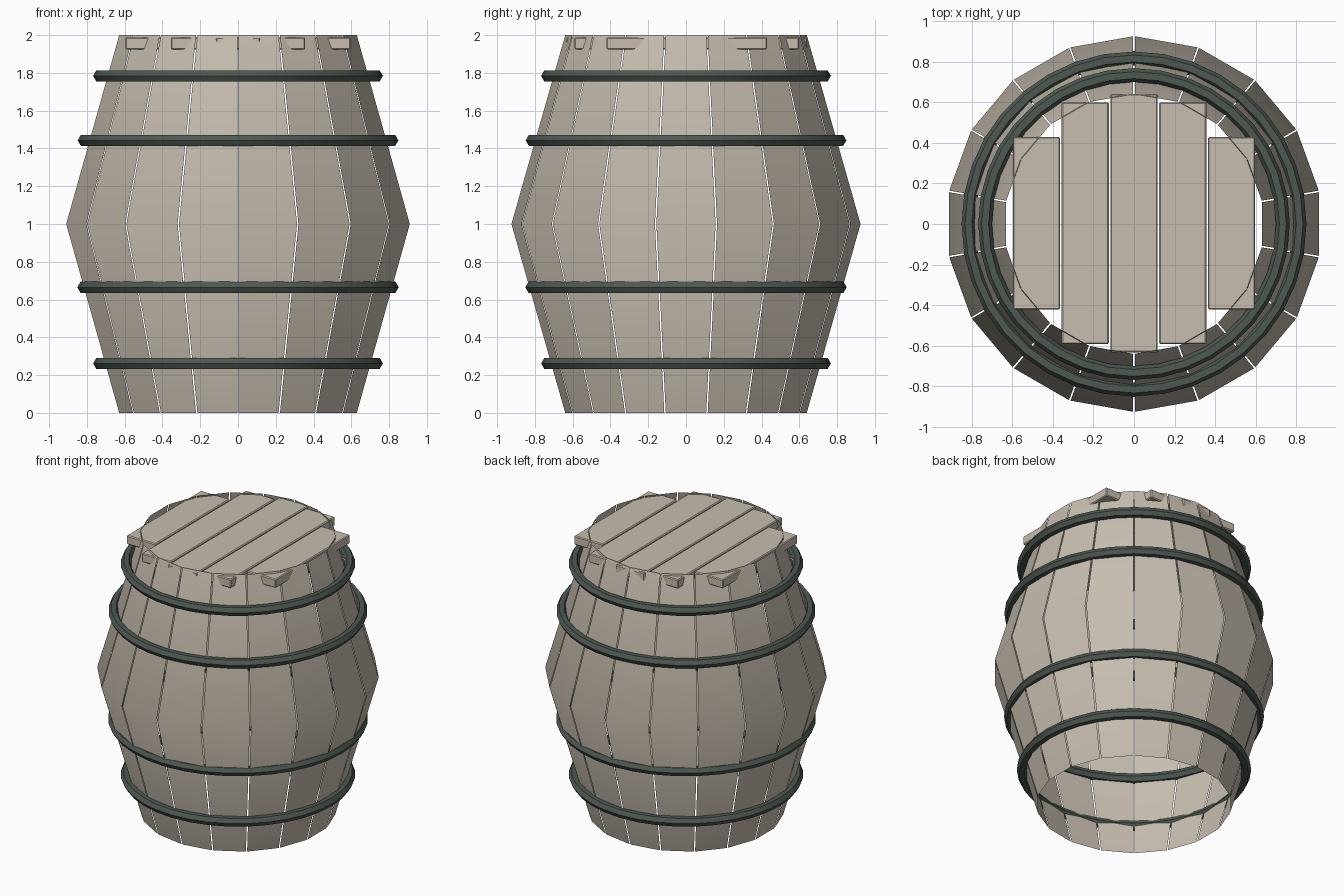
import bpy
import bmesh
from math import pi, sin, cos, radians

cube = bpy.data.objects.get("Cube")
if cube:
    bpy.data.objects.remove(cube, do_unlink=True)


def make_material(name, rgb):
    mat = bpy.data.materials.new(name)
    mat.use_nodes = True
    color = (*rgb, 1)
    mat.diffuse_color = color
    bsdf = next(n for n in mat.node_tree.nodes if n.type == 'BSDF_PRINCIPLED')
    bsdf.inputs["Base Color"].default_value = color
    bsdf.inputs["Roughness"].default_value = 0.8
    return mat


wood = make_material("pale wood", (0.57, 0.51, 0.43))
iron = make_material("dark green iron", (0.075, 0.1, 0.083))


def add_object(name, bm, mat, smooth_angle=None):
    mesh = bpy.data.meshes.new(name)
    bm.to_mesh(mesh)
    bm.free()
    mesh.materials.append(mat)
    obj = bpy.data.objects.new(name, mesh)
    bpy.context.collection.objects.link(obj)
    if smooth_angle:
        bpy.ops.object.select_all(action='DESELECT')
        obj.select_set(True)
        bpy.context.view_layer.objects.active = obj
        bpy.ops.object.shade_smooth_by_angle(angle=radians(smooth_angle))
    return obj


# Staves: thin boards bent at the belly, with a narrow gap between neighbours
STAVES = 18
HALF = pi / STAVES
GAP = 0.004
PROFILE = [(0.64, 0), (0.925, 1), (0.64, 2)]  # corner radius, height

for i in range(STAVES):
    angle = pi / 2 + HALF * (2 * i + 1)
    bm = bmesh.new()
    rows = []
    for radius, z in PROFILE:
        depth, width = radius * cos(HALF), radius * sin(HALF) - GAP
        rows.append([bm.verts.new((depth * cos(angle) - side * width * sin(angle),
                                   depth * sin(angle) + side * width * cos(angle), z))
                     for side in (-1, 1)])
    for low, high in zip(rows, rows[1:]):
        bm.faces.new((low[0], low[1], high[1], high[0]))
    add_object(f"stave_{i + 1}", bm, wood, 45)


# Hoops: rings with a six-sided section
def add_hoop(name, radius, z, thickness=0.034, segments=36, sides=6):
    bm = bmesh.new()
    rings = []
    for s in range(segments):
        a = 2 * pi * s / segments
        ring = []
        for k in range(sides):
            b = 2 * pi * k / sides
            r = radius + thickness * cos(b)
            ring.append(bm.verts.new((r * cos(a), r * sin(a), z + thickness * sin(b))))
        rings.append(ring)
    for s in range(segments):
        here, there = rings[s], rings[(s + 1) % segments]
        for k in range(sides):
            n = (k + 1) % sides
            bm.faces.new((here[k], there[k], there[n], here[n]))
    bmesh.ops.recalc_face_normals(bm, faces=bm.faces)
    add_object(name, bm, iron, 30)


for name, radius, z in (("bottom_hoop", 0.733, 0.262), ("lower_hoop", 0.817, 0.665),
                        ("upper_hoop", 0.815, 1.443), ("top_hoop", 0.733, 1.784)):
    add_hoop(name, radius, z)


# Lid: five bevelled planks whose corners poke through the staves
def add_plank(name, x, half_length):
    bm = bmesh.new()
    bmesh.ops.create_cube(bm, size=1)
    for v in bm.verts:
        v.co.x = x + v.co.x * 0.232
        v.co.y = 0.004 + v.co.y * 2 * half_length
        v.co.z = 1.956 + v.co.z * 0.064
    bmesh.ops.bevel(bm, geom=list(bm.edges), offset=0.006, segments=1, affect='EDGES')
    add_object(name, bm, wood)


for i, half_length in enumerate((0.425, 0.595, 0.636, 0.595, 0.425)):
    add_plank(f"lid_plank_{i + 1}", (i - 2) * 0.24, half_length)
